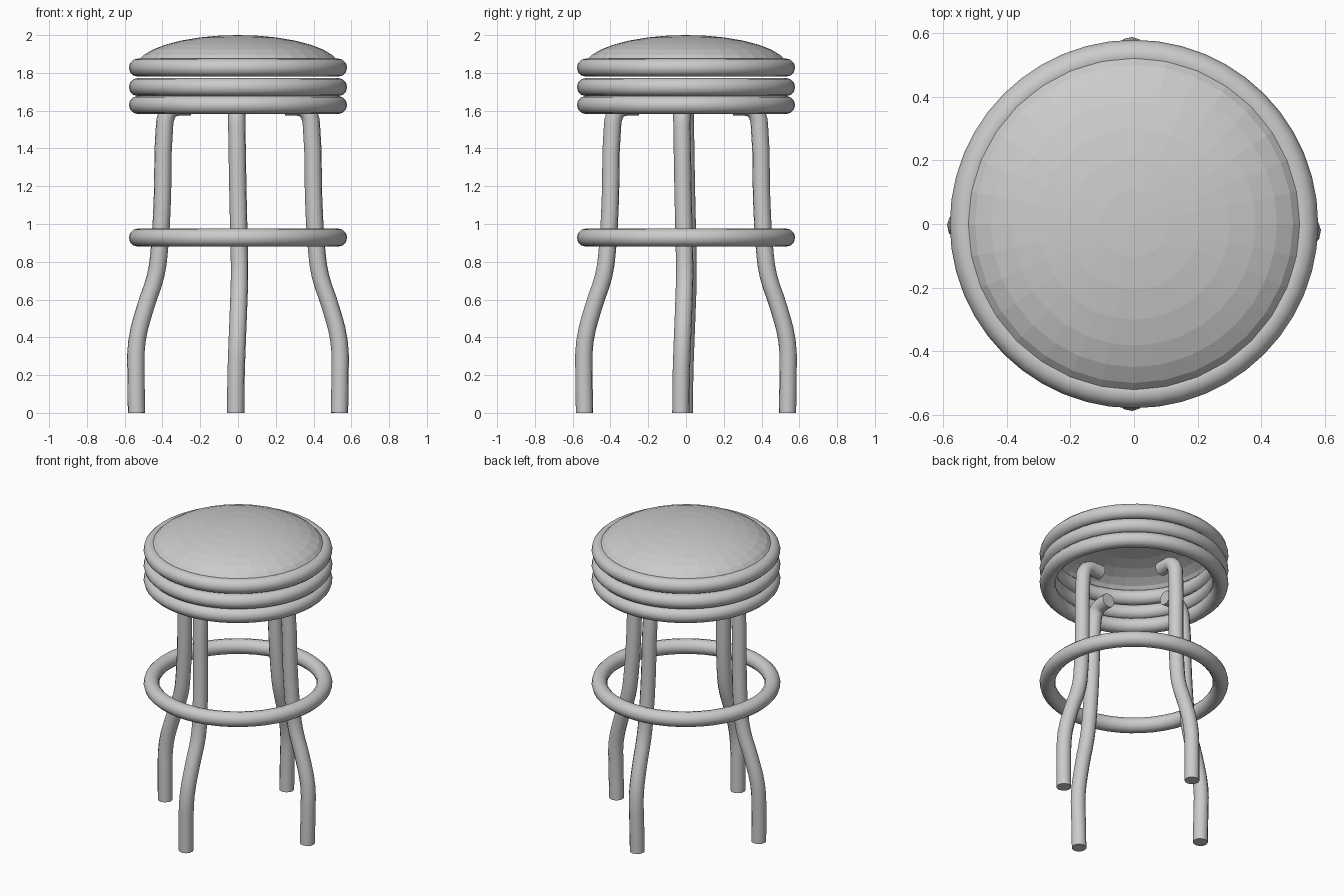
import bpy, bmesh, math
from mathutils import Vector

if "Cube" in bpy.data.objects:
    bpy.data.objects.remove(bpy.data.objects["Cube"])

metal = bpy.data.materials.new("light grey")
metal.diffuse_color = (0.6, 0.6, 0.6, 1)
metal.use_nodes = True
metal.node_tree.nodes["Principled BSDF"].inputs["Base Color"].default_value = metal.diffuse_color


def finish(obj, name, smooth=True):
    obj.name = name
    obj.data.materials.clear()
    obj.data.materials.append(metal)
    if smooth:
        bpy.ops.object.select_all(action='DESELECT')
        obj.select_set(True)
        bpy.context.view_layer.objects.active = obj
        bpy.ops.object.shade_smooth_by_angle(angle=math.radians(40))


# Seat: open squashed half sphere
bm = bmesh.new()
bmesh.ops.create_uvsphere(bm, u_segments=32, v_segments=16, radius=1)
bmesh.ops.delete(bm, geom=[v for v in bm.verts if v.co.z < -0.01], context='VERTS')
for v in bm.verts:
    v.co = Vector((v.co.x * 0.54, v.co.y * 0.54, 1.83 + v.co.z * 0.17))
mesh = bpy.data.meshes.new("seat")
bm.to_mesh(mesh)
bm.free()
seat = bpy.data.objects.new("seat", mesh)
bpy.context.collection.objects.link(seat)
finish(seat, "seat", smooth=False)

# Three seat rings and the foot ring
for name, z in (("upper_seat_ring", 1.828), ("middle_seat_ring", 1.725),
                ("lower_seat_ring", 1.63), ("foot_ring", 0.928)):
    bpy.ops.mesh.primitive_torus_add(location=(0, 0, z), major_radius=0.53,
                                     minor_radius=0.048, major_segments=48,
                                     minor_segments=12)
    finish(bpy.context.object, name)

# Bent tube legs: (radius, height, slight sideways sway)
path = [(0.537, 0.0, -0.012), (0.54, 0.2, -0.01), (0.535, 0.38, -0.004),
        (0.49, 0.56, 0.003), (0.435, 0.73, 0.008), (0.415, 0.88, 0.006),
        (0.40, 1.15, 0.0), (0.39, 1.5, -0.006), (0.378, 1.575, -0.007),
        (0.348, 1.61, -0.007), (0.30, 1.62, -0.007), (0.25, 1.62, -0.007)]
for name, dx, dy, shift in (("right_leg", 1, 0, -0.015), ("left_leg", -1, 0, 0.003),
                            ("front_leg", 0, -1, 0), ("back_leg", 0, 1, 0)):
    curve = bpy.data.curves.new(name, 'CURVE')
    curve.dimensions = '3D'
    curve.bevel_depth = 0.046
    curve.bevel_resolution = 4
    curve.resolution_u = 3
    curve.use_fill_caps = True
    spline = curve.splines.new('BEZIER')
    spline.bezier_points.add(len(path) - 1)
    for p, (r, z, sway) in zip(spline.bezier_points, path):
        p.co = (dx * r + abs(dy) * (sway + shift), dy * r + abs(dx) * (sway + shift), z)
        p.handle_left_type = p.handle_right_type = 'AUTO'
    leg = bpy.data.objects.new(name, curve)
    bpy.context.collection.objects.link(leg)
    bpy.ops.object.select_all(action='DESELECT')
    leg.select_set(True)
    bpy.context.view_layer.objects.active = leg
    bpy.ops.object.convert(target='MESH')
    finish(bpy.context.object, name)
